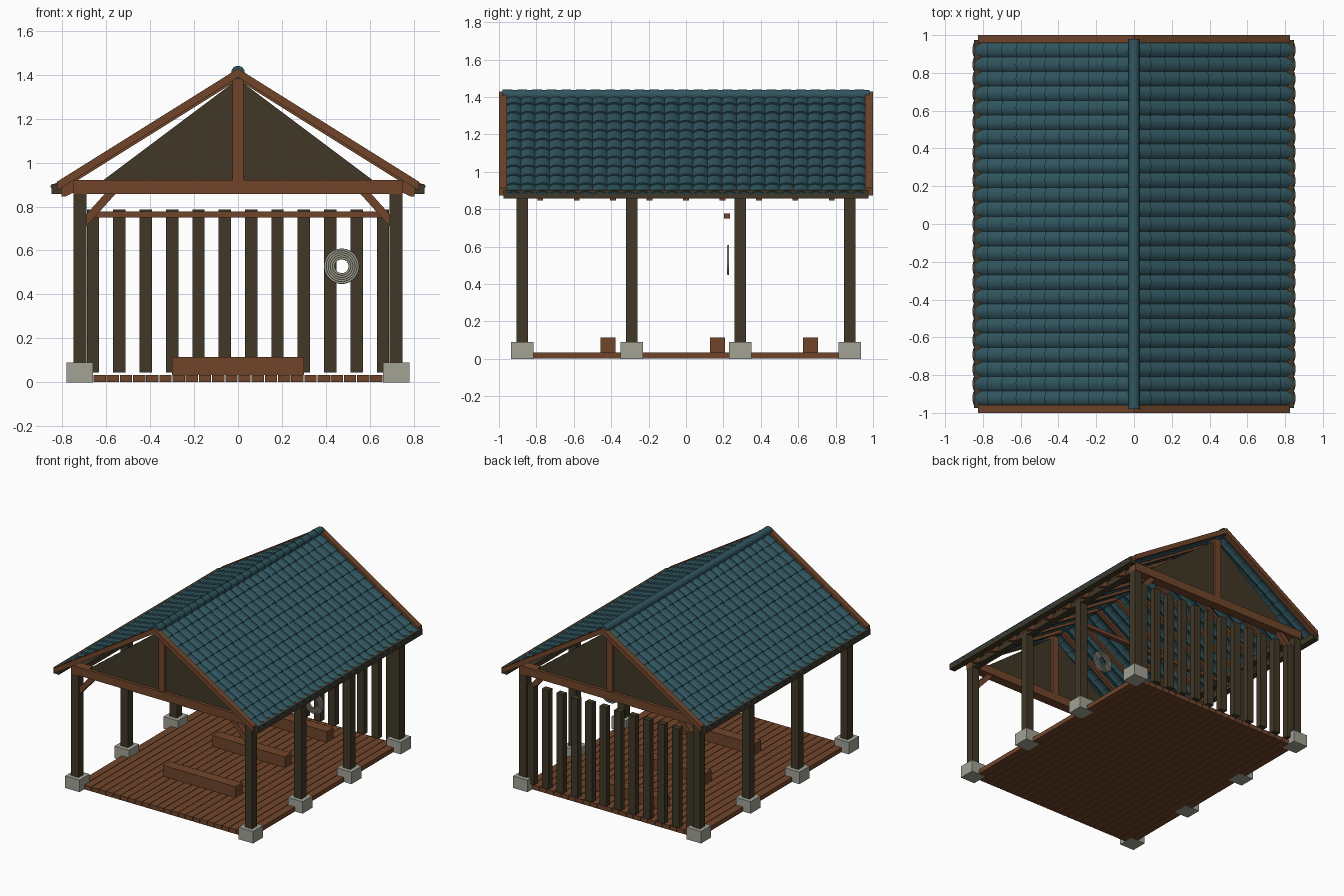
import bpy, bmesh, math
from mathutils import Vector

if "Cube" in bpy.data.objects:
    bpy.data.objects.remove(bpy.data.objects["Cube"])


def material(name, rgb):
    m = bpy.data.materials.new(name)
    m.diffuse_color = (*rgb, 1)
    m.use_nodes = True
    m.node_tree.nodes["Principled BSDF"].inputs["Base Color"].default_value = m.diffuse_color
    return m


BROWN = material("warm brown wood", (0.165, 0.060, 0.024))
DARK = material("dark timber", (0.052, 0.040, 0.020))
TEAL = material("teal roof tile", (0.030, 0.092, 0.115))
STONE = material("grey stone", (0.36, 0.36, 0.30))
ROPE = material("pale rope", (0.33, 0.32, 0.26))


def finish(name, bm, mat, smooth=False):
    bmesh.ops.recalc_face_normals(bm, faces=bm.faces)
    me = bpy.data.meshes.new(name)
    bm.to_mesh(me)
    bm.free()
    me.materials.append(mat)
    ob = bpy.data.objects.new(name, me)
    bpy.context.collection.objects.link(ob)
    if smooth:
        bpy.ops.object.select_all(action='DESELECT')
        ob.select_set(True)
        bpy.context.view_layer.objects.active = ob
        bpy.ops.object.shade_smooth_by_angle(angle=math.radians(40))
    return ob


def prism(bm, pts, y0, y1):
    """Extrude an x-z outline from y0 to y1."""
    a = [bm.verts.new((x, y0, z)) for x, z in pts]
    b = [bm.verts.new((x, y1, z)) for x, z in pts]
    n = len(pts)
    bm.faces.new(a)
    bm.faces.new(b[::-1])
    for i in range(n):
        j = (i + 1) % n
        bm.faces.new((a[i], b[i], b[j], a[j]))


def box(bm, x0, x1, y0, y1, z0, z1):
    prism(bm, [(x0, z0), (x1, z0), (x1, z1), (x0, z1)], y0, y1)


def boxes(name, mat, items):
    bm = bmesh.new()
    for it in items:
        box(bm, *it)
    return finish(name, bm, mat)


SLOPE = 0.625
PX, PY = 0.72, (-0.875, -0.29, 0.29, 0.875)

# Floor planks
boxes("floor_planks", BROWN, [(-0.72 + 0.06 * i + 0.002, -0.66 + 0.06 * i - 0.002, -0.88, 0.88, 0.001, 0.034)
                              for i in range(24)])

# Stone footings and posts
for s in (-1, 1):
    for i, y in enumerate(PY):
        side = "left" if s < 0 else "right"
        x = s * PX
        boxes(f"{side}_footing_{i + 1}", STONE, [(x - 0.06, x + 0.06, y - 0.06, y + 0.06, 0, 0.09)])
        boxes(f"{side}_post_{i + 1}", DARK, [(x - 0.03, x + 0.03, y - 0.03, y + 0.03, 0.09, 0.87)])

# Benches
for i, y in enumerate((-0.418, 0.168, 0.665)):
    boxes(f"bench_{i + 1}", BROWN, [(-0.3, 0.3, y - 0.04, y + 0.04, 0.034, 0.115)])

# Slatted back screen
boxes("back_slats", DARK, [(-0.66 + 0.12 * i - 0.028, -0.66 + 0.12 * i + 0.028, 0.852, 0.897, 0.045, 0.787)
                           for i in range(12)])

# Eave fascias and wall plates
boxes("eave_fascias", DARK, [(min(s * 0.803, s * 0.848), max(s * 0.803, s * 0.848), -0.975, 0.975, 0.857, 0.902)
                             for s in (-1, 1)])
boxes("wall_plates", DARK, [(s * PX - 0.025, s * PX + 0.025, -0.86, 0.86, 0.86, 0.90) for s in (-1, 1)])

# Gable ends: tie beam, panel, king post, braces, barge boards
for s, end in ((-1, "front"), (1, "back")):
    y = s * 0.875
    boxes(f"{end}_tie_beam", BROWN, [(-0.75, 0.75, y - 0.035, y + 0.035, 0.858, 0.92)])
    boxes(f"{end}_king_post", BROWN, [(-0.025, 0.025, y - 0.03, y + 0.03, 0.92, 1.38)])
    bm = bmesh.new()
    prism(bm, [(-0.64, 0.90), (0.64, 0.90), (0, 1.38)], y - 0.012, y + 0.012)
    finish(f"{end}_gable_panel", bm, DARK)
    bm = bmesh.new()
    for k in (-1, 1):
        prism(bm, [(k * 0.69, 0.765), (k * 0.69, 0.71), (k * 0.555, 0.86), (k * 0.605, 0.86)], y - 0.02, y + 0.02)
    finish(f"{end}_braces", bm, BROWN)
    bm = bmesh.new()
    for k in (-1, 1):
        e = 0.825
        prism(bm, [(0, 1.428), (0, 1.388), (k * e, 1.388 - SLOPE * e), (k * e, 1.428 - SLOPE * e)],
              s * 1.0, s * 0.958)
    finish(f"{end}_barge_boards", bm, BROWN)

# Rafters with hanging tails
bm = bmesh.new()
for i in range(-4, 5):
    y = i * 0.195
    for k in (-1, 1):
        prism(bm, [(0, 1.402), (0, 1.376), (k * 0.80, 1.376 - SLOPE * 0.80), (k * 0.80, 1.402 - SLOPE * 0.80)],
              y - 0.015, y + 0.015)
        prism(bm, [(k * 0.745, 0.865), (k * 0.785, 0.846), (k * 0.803, 0.846), (k * 0.803, 0.895),
                   (k * 0.745, 0.93)], y - 0.015, y + 0.015)
finish("rafters", bm, BROWN)

# Curved roof tiles, overlapping down each slope
COLS, ROWS, SEG, EAVE = 25, 11, 8, 0.84
W, PITCH = 1.92 / COLS, EAVE / ROWS
for k, side in ((-1, "left"), (1, "right")):
    bm = bmesh.new()
    nrm = Vector((k * SLOPE, 0, 1)).normalized()
    for r in range(ROWS):
        x_low, x_up = EAVE - r * PITCH, max(EAVE - (r + 1) * PITCH - 0.012, 0.0)
        for c in range(COLS):
            y0 = -0.96 + c * W
            rings = []
            for x, lift, thick in ((x_low, 0.014, 0.012), (x_up, 0.003, 0.006)):
                top, bot = [], []
                for j in range(SEG + 1):
                    t = j / SEG
                    h = 0.015 * math.sin(math.pi * t) ** 0.75
                    p = Vector((k * x, y0 + W * t, 1.394 - SLOPE * x)) + nrm * (lift + h)
                    top.append(bm.verts.new(p))
                    bot.append(bm.verts.new(p - nrm * thick))
                rings.append(top + bot[::-1])
            a, b = rings
            n = len(a)
            for j in range(n):
                bm.faces.new((a[j], b[j], b[(j + 1) % n], a[(j + 1) % n]))
            for ring in rings:
                for j in range(SEG):
                    bm.faces.new((ring[j], ring[j + 1], ring[n - 2 - j], ring[n - 1 - j]))
    finish(f"{side}_roof_tiles", bm, TEAL, True)

# Rounded ridge caps
bm = bmesh.new()
N = 25
for i in range(N):
    y0 = -0.98 + 1.96 * i / N
    y1 = y0 + 1.96 / N
    rings = []
    for y, rad in ((y0, 0.031), (y1, 0.028)):
        rings.append([bm.verts.new((rad * math.cos(2 * math.pi * j / 14), y,
                                    1.41 + rad * math.sin(2 * math.pi * j / 14))) for j in range(14)])
    a, b = rings
    for j in range(14):
        bm.faces.new((a[j], b[j], b[(j + 1) % 14], a[(j + 1) % 14]))
    bm.faces.new(a)
    bm.faces.new(b)
finish("ridge_caps", bm, TEAL, True)

# Hanging rail and coil of rope
boxes("hanging_rail", BROWN, [(-0.66, 0.66, 0.203, 0.235, 0.75, 0.777)])
for i in range(5):
    bpy.ops.mesh.primitive_torus_add(major_radius=0.037 + 0.0095 * i, minor_radius=0.0058,
                                     major_segments=32, minor_segments=8,
                                     location=(0.472, 0.225, 0.528), rotation=(math.pi / 2, 0, 0))
    ob = bpy.context.object
    ob.name = f"rope_coil_{i + 1}"
    ob.data.materials.append(ROPE)
    bpy.ops.object.shade_smooth_by_angle(angle=math.radians(60))
